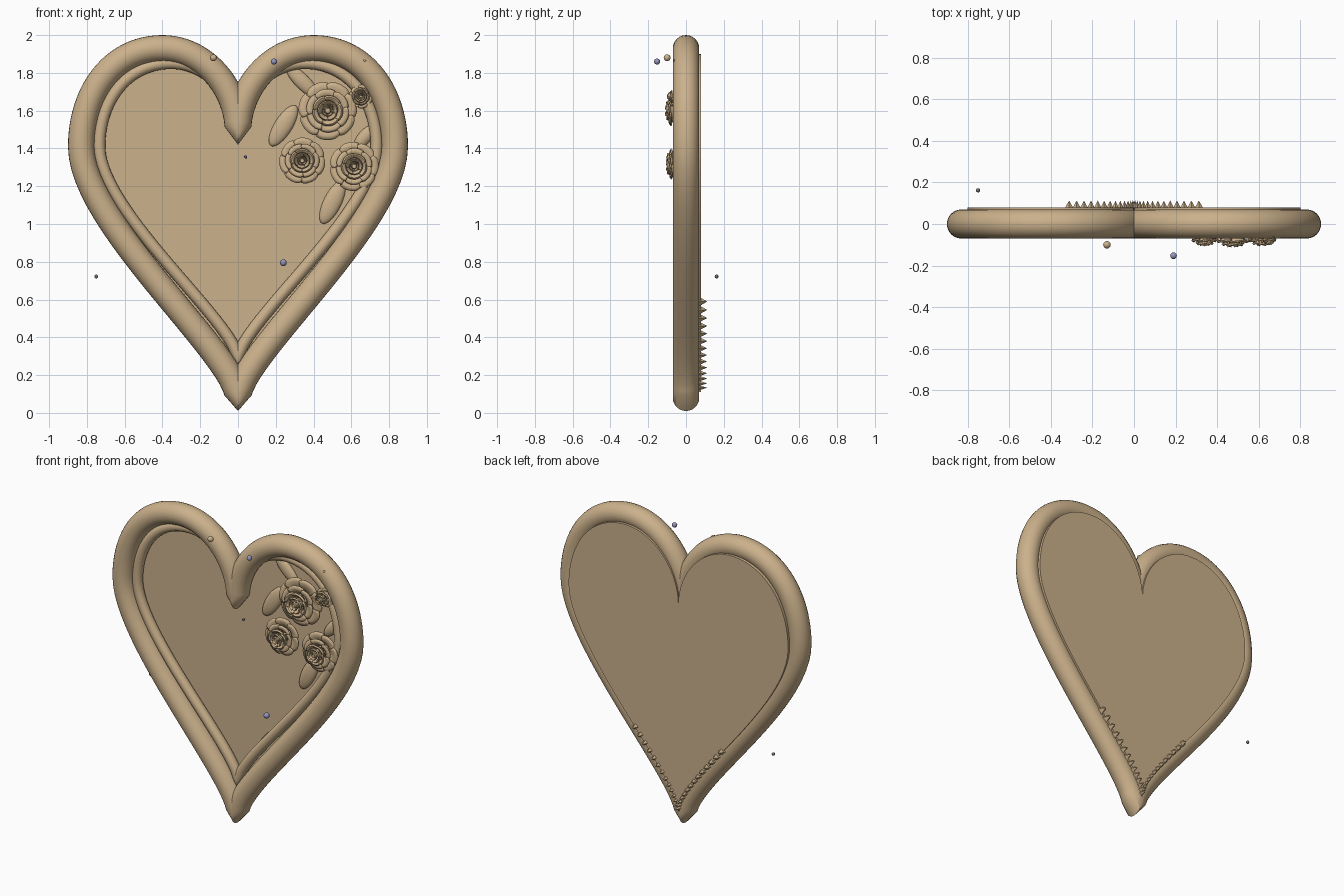
import bpy, bmesh, math
from mathutils import Vector, Matrix

cube = bpy.data.objects.get("Cube")
if cube:
    bpy.data.objects.remove(cube, do_unlink=True)


def material(name, rgb):
    m = bpy.data.materials.new(name)
    m.use_nodes = True
    m.diffuse_color = (*rgb, 1)
    m.node_tree.nodes["Principled BSDF"].inputs["Base Color"].default_value = (*rgb, 1)
    return m


TAN = material("warm tan", (0.60, 0.44, 0.26))
BLUE = material("soft blue", (0.30, 0.30, 0.52))
DEEP = material("deep blue", (0.10, 0.09, 0.40))
GREY = material("dark grey", (0.16, 0.16, 0.16))


def finish(bm, name, mat, smooth=True, angle=45, fix=True):
    if fix:
        bmesh.ops.recalc_face_normals(bm, faces=bm.faces[:])
    mesh = bpy.data.meshes.new(name)
    bm.to_mesh(mesh)
    bm.free()
    ob = bpy.data.objects.new(name, mesh)
    bpy.context.collection.objects.link(ob)
    mesh.materials.append(mat)
    if smooth:
        bpy.ops.object.select_all(action='DESELECT')
        ob.select_set(True)
        bpy.context.view_layer.objects.active = ob
        bpy.ops.object.shade_smooth_by_angle(angle=math.radians(angle))
    return ob


# Heart outline: three curves for the right half, mirrored into a closed loop
def bezier(p, t):
    s = 1 - t
    w = (s**3, 3 * s * s * t, 3 * s * t * t, t**3)
    return Vector((sum(a * q[0] for a, q in zip(w, p)), sum(a * q[1] for a, q in zip(w, p))))


CLEFT, TIP = 1.49, 0.08
LOBE_IN = [(0, CLEFT), (0, 1.72), (0.18, 1.93), (0.40, 1.93)]
LOBE_OUT = [(0.40, 1.93), (0.66, 1.93), (0.83, 1.70), (0.83, 1.41)]
FLANK = [(0.83, 1.41), (0.83, 1.0), (0, 0.30), (0, TIP)]
half = [bezier(c, i / 24) for c in (LOBE_IN, LOBE_OUT, FLANK) for i in range(24)] + [Vector((0, TIP))]
heart = half + [Vector((-p.x, p.y)) for p in reversed(half[1:-1])]


def scaled(p, sx, sz, tip):
    return Vector((p.x * sx, tip + (p.y - TIP) * sz))


def tube(name, path, radius, y, segments=24):
    bm = bmesh.new()
    rings = []
    count = len(path)
    for i, p in enumerate(path):
        t = (path((i + 1) % count) if callable(path) else path[(i + 1) % count]) - path[i - 1]
        t.normalize()
        ring = []
        for k in range(segments):
            a = math.tau * k / segments
            c, s = radius * math.cos(a), radius * math.sin(a)
            ring.append(bm.verts.new((p.x + t.y * c, y + s, p.y - t.x * c)))
        rings.append(ring)
    for i in range(count):
        a, b = rings[i - 1], rings[i]
        for k in range(segments):
            bm.faces.new((a[k - 1], a[k], b[k], b[k - 1]))
    return finish(bm, name, TAN, angle=60)


tube("heart_frame", heart, 0.07, 0)
tube("inner_bead", [scaled(p, 0.885, 0.85, 0.28) for p in heart], 0.032, 0.005, 16)

# Backing panel
bm = bmesh.new()
face = bm.faces.new([bm.verts.new((q.x, 0.03, q.y))
                     for q in (scaled(p, 0.964, 0.967, 0.11) for p in heart)])
out = bmesh.ops.extrude_face_region(bm, geom=[face])
bmesh.ops.translate(bm, vec=(0, 0.05, 0), verts=[v for v in out["geom"] if isinstance(v, bmesh.types.BMVert)])
finish(bm, "back_panel", TAN, smooth=False)

# Row of teeth along the lower back edges, shrinking toward the tip
bm = bmesh.new()
for side in (-1, 1):
    for i in range(14):
        t = 0.57 + 0.41 * i / 13
        p = scaled(bezier(FLANK, t), 0.95, 0.96, 0.12)
        r = 0.026 - 0.012 * i / 13
        place = Matrix.Translation((side * p.x, 0.09, p.y)) @ Matrix.Rotation(-math.pi / 2, 4, 'X')
        bmesh.ops.create_cone(bm, cap_ends=True, segments=4, radius1=r, radius2=0,
                              depth=0.045, matrix=place)
finish(bm, "back_teeth", TAN, smooth=False)


# Roses: rings of cupped petals, each ring narrower, steeper and taller
def petal(bm, radius, inner, low, high, start, width):
    n, m = 8, 5
    grid = []
    for j in range(m + 1):
        v = j / m
        row = []
        for i in range(n + 1):
            u = 2 * i / n - 1
            ang = start + u * width * (0.55 + 0.45 * math.sin(v * math.pi / 2))
            r = inner + (radius - inner) * v * (1 - 0.16 * u**4)
            y = low + (high - low) * math.sin(v * 2.0) - 0.006 * u * v
            row.append(bm.verts.new((r * math.cos(ang), y, r * math.sin(ang))))
        grid.append(row)
    for j in range(m):
        for i in range(n):
            bm.faces.new((grid[j][i], grid[j][i + 1], grid[j + 1][i + 1], grid[j + 1][i]))


def rose(name, x, z, radius, top, turn):
    bm = bmesh.new()
    base = 0.025
    layers = [(1.0, 0.3, 7, 0.42), (0.74, 0.28, 6, 0.66), (0.52, 0.25, 5, 0.85),
              (0.34, 0.18, 5, 0.96), (0.19, 0.1, 4, 1.0)]
    for k, (outer, inner, count, rise) in enumerate(layers):
        high = base + (top - base) * rise
        low = base + (high - base) * (0.45 if k else 0.1)
        for i in range(count):
            petal(bm, outer * radius, inner * radius, low, high,
                  turn + k * 0.45 + math.tau * i / count, math.pi / count * 1.15)
    # Bud core
    core = base - top
    bmesh.ops.create_cone(bm, cap_ends=True, segments=12, radius1=radius * 0.3, radius2=radius * 0.07,
                          depth=core * 0.95,
                          matrix=Matrix.Translation((0, base - core * 0.475, 0))
                          @ Matrix.Rotation(math.pi / 2, 4, 'X'))
    ob = finish(bm, name, TAN, angle=50, fix=False)
    ob.location = (x, 0, z)
    mod = ob.modifiers.new("thickness", 'SOLIDIFY')
    mod.thickness = 0.005
    mod.offset = 0


rose("large_rose", 0.475, 1.60, 0.155, -0.105, 0.2)
rose("left_rose", 0.34, 1.335, 0.122, -0.10, 0.6)
rose("right_rose", 0.615, 1.305, 0.13, -0.10, 0.0)
rose("rosebud", 0.65, 1.675, 0.062, -0.095, 0.4)


# Leaves: flattened ovals lying on the panel
def leaf(name, x, z, length, width, degrees):
    bm = bmesh.new()
    turn = Matrix.Rotation(-math.radians(degrees), 4, 'Y')
    size = Matrix.Diagonal((length / 2, 0.025, width / 2, 1))
    bmesh.ops.create_uvsphere(bm, u_segments=24, v_segments=16, radius=1,
                              matrix=Matrix.Translation((x, 0.025, z)) @ turn @ size)
    finish(bm, name, TAN, angle=80)


leaf("left_leaf", 0.24, 1.52, 0.25, 0.095, 58)
leaf("lower_leaf", 0.50, 1.115, 0.25, 0.095, 64)
leaf("upper_leaf", 0.34, 1.755, 0.23, 0.08, -45)
leaf("right_leaf", 0.67, 1.46, 0.16, 0.07, 50)


# Floating beads
def bead(name, x, y, z, radius, mat):
    bm = bmesh.new()
    bmesh.ops.create_uvsphere(bm, u_segments=16, v_segments=10, radius=radius,
                              matrix=Matrix.Translation((x, y, z)))
    finish(bm, name, mat, angle=80)


bead("tan_bead", -0.13, -0.10, 1.88, 0.018, TAN)
bead("upper_blue_bead", 0.19, -0.153, 1.86, 0.016, BLUE)
bead("lower_blue_bead", 0.24, -0.045, 0.795, 0.018, BLUE)
bead("tiny_blue_bead", 0.04, 0.0, 1.355, 0.008, DEEP)
bead("grey_bead", -0.75, 0.162, 0.722, 0.01, GREY)
bead("tiny_tan_bead", 0.67, -0.06, 1.865, 0.007, TAN)
